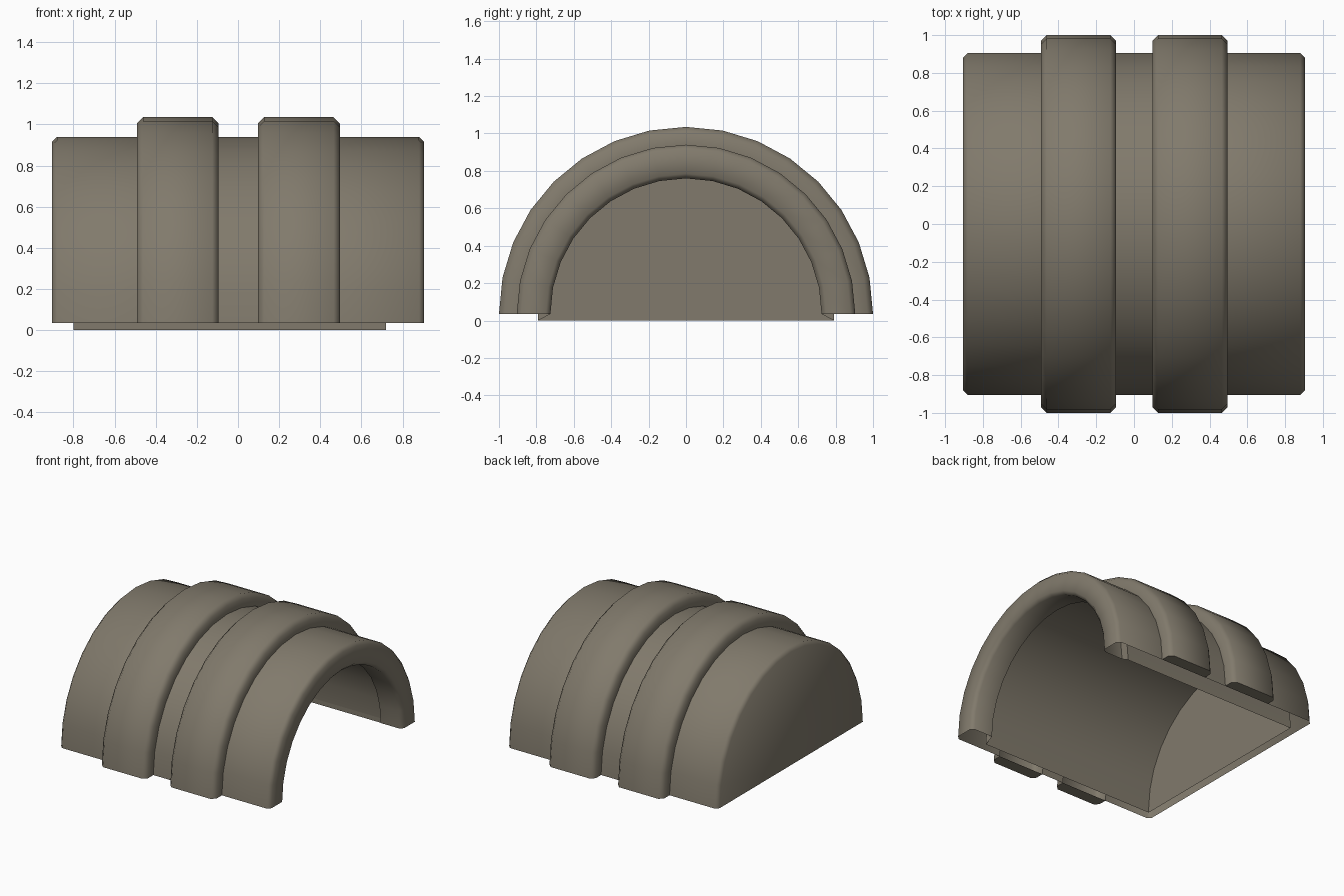
import bpy, bmesh, math

if "Cube" in bpy.data.objects:
    bpy.data.objects.remove(bpy.data.objects["Cube"])

BASE = 0.035      # height of the arch's centre line
SEG = 16          # flat sides over the half circle

stone = bpy.data.materials.new("warm grey")
stone.diffuse_color = (0.22, 0.195, 0.15, 1)
stone.use_nodes = True
stone.node_tree.nodes["Principled BSDF"].inputs["Base Color"].default_value = stone.diffuse_color


def finish(bm, name):
    bmesh.ops.remove_doubles(bm, verts=bm.verts, dist=0.0005)
    bmesh.ops.recalc_face_normals(bm, faces=bm.faces)
    me = bpy.data.meshes.new(name)
    bm.to_mesh(me)
    bm.free()
    me.materials.append(stone)
    ob = bpy.data.objects.new(name, me)
    bpy.context.collection.objects.link(ob)
    bpy.ops.object.select_all(action='DESELECT')
    ob.select_set(True)
    bpy.context.view_layer.objects.active = ob
    bpy.ops.object.shade_smooth_by_angle(angle=math.radians(50))
    return ob


def half_lathe(name, profile, capped=False):
    """Sweep an open (x, radius) profile half way round the x axis."""
    bm = bmesh.new()
    rings = []
    for i in range(SEG + 1):
        a = math.pi * i / SEG
        rings.append([bm.verts.new((x, r * math.cos(a), BASE + r * math.sin(a)))
                      for x, r in profile])
    for r0, r1 in zip(rings, rings[1:]):
        for j in range(len(profile) - 1):
            quad = [r0[j], r0[j + 1], r1[j + 1], r1[j]]
            if profile[j][1] == 0:
                quad.remove(r1[j])
            if profile[j + 1][1] == 0:
                quad.remove(r1[j + 1])
            bm.faces.new(quad)
    if capped:
        bm.faces.new(rings[0])
        bm.faces.new(rings[-1])
    return finish(bm, name)


# Vaulted shell: closed at -x, narrower lip at +x, hollow and open underneath.
# The outer skin is interrupted where the ribs stand out from it.
ribs = [("left_rib", -0.492, -0.095), ("right_rib", 0.097, 0.495)]
half_lathe("outer_end_wall", [(-0.905, 0), (-0.905, 0.88), (-0.88, 0.905),
                              (ribs[0][1], 0.905)])
half_lathe("outer_middle", [(ribs[0][2], 0.905), (ribs[1][1], 0.905)])
half_lathe("lip_and_lining", [
    (ribs[1][2], 0.905), (0.88, 0.905), (0.905, 0.88), (0.905, 0.75),
    (0.88, 0.725), (0.72, 0.725), (0.72, 0.79), (-0.80, 0.79), (-0.80, 0)])

# Two raised ribs with bevelled edges and closed feet
for name, a, b in ribs:
    half_lathe(name, [(a, 0.905), (a, 0.97), (a + 0.03, 1.0),
                      (b - 0.03, 1.0), (b, 0.97), (b, 0.905)], capped=True)

# Thin skirt: the inner lining carried down to the ground
bm = bmesh.new()
path = [(0.72, -0.79), (-0.80, -0.79), (-0.80, 0.79), (0.72, 0.79)]
low = [bm.verts.new((x, y, 0)) for x, y in path]
high = [bm.verts.new((x, y, BASE)) for x, y in path]
for i in range(3):
    bm.faces.new((low[i + 1], low[i], high[i], high[i + 1]))
for i, s in ((0, -1), (3, 1)):
    bm.faces.new((low[i], high[i], bm.verts.new((0.72, s * 0.725, BASE))))
finish(bm, "inner_skirt")
